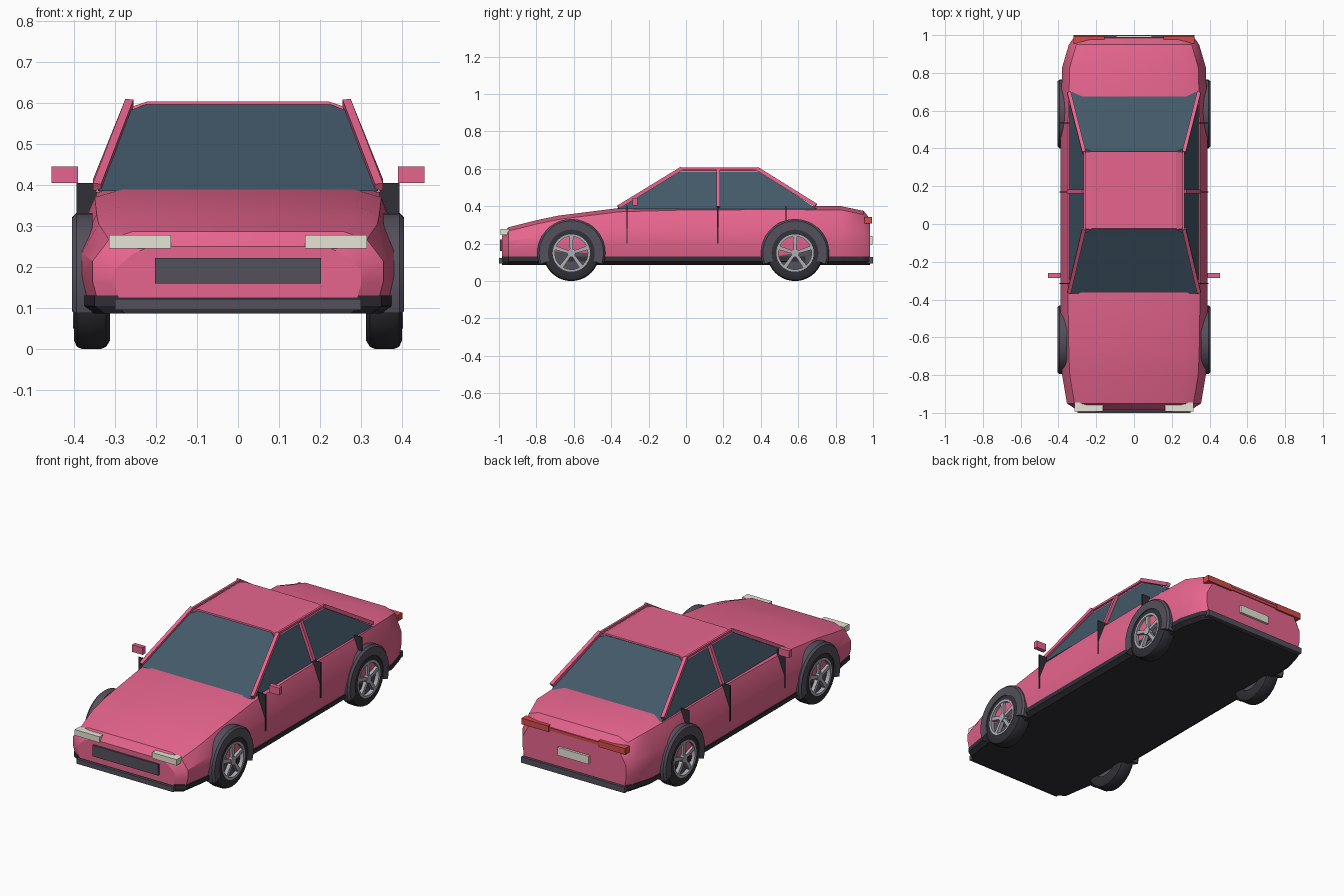
import bpy, bmesh
from math import sin, cos, pi, radians
from mathutils import Vector

if "Cube" in bpy.data.objects:
    bpy.data.objects.remove(bpy.data.objects["Cube"])


def mat(name, rgb):
    m = bpy.data.materials.new(name)
    m.diffuse_color = (*rgb, 1)
    m.use_nodes = True
    m.node_tree.nodes["Principled BSDF"].inputs["Base Color"].default_value = m.diffuse_color
    return m


PAINT = mat("pink_paint", (0.80, 0.13, 0.27))
GLASS = mat("dark_glass", (0.055, 0.10, 0.14))
TRIM = mat("grey_trim", (0.09, 0.08, 0.105))
BLACK = mat("black", (0.03, 0.03, 0.038))
LAMP = mat("lamp_white", (0.78, 0.78, 0.68))
RED = mat("lamp_red", (0.65, 0.07, 0.07))
SILVER = mat("silver", (0.42, 0.42, 0.47))


def loft(name, rings, material, smooth=0, closed=False):
    """Skin equal-sized rings of points; ends are capped unless closed."""
    bm = bmesh.new()
    vs = [[bm.verts.new(p) for p in r] for r in rings]
    n = len(rings[0])
    pairs = list(zip(vs, vs[1:])) + ([(vs[-1], vs[0])] if closed else [])
    for a, b in pairs:
        for i in range(n):
            j = (i + 1) % n
            bm.faces.new((a[i], a[j], b[j], b[i]))
    if not closed:
        bm.faces.new(vs[0])
        bm.faces.new(vs[-1])
    bmesh.ops.recalc_face_normals(bm, faces=bm.faces)
    me = bpy.data.meshes.new(name)
    bm.to_mesh(me)
    bm.free()
    me.materials.append(material)
    ob = bpy.data.objects.new(name, me)
    bpy.context.collection.objects.link(ob)
    if smooth:
        bpy.ops.object.select_all(action='DESELECT')
        ob.select_set(True)
        bpy.context.view_layer.objects.active = ob
        bpy.ops.object.shade_smooth_by_angle(angle=radians(smooth))
    return ob


def box(name, x, y, z, material):
    def ring(yy):
        return [(x[0], yy, z[0]), (x[1], yy, z[0]), (x[1], yy, z[1]), (x[0], yy, z[1])]
    return loft(name, [ring(y[0]), ring(y[1])], material)


def bar(name, a, b, w, material):
    """Square bar between two points."""
    a, b = Vector(a), Vector(b)
    d = (b - a).normalized()
    u = d.cross(Vector((1, 0, 0))).normalized() * w / 2
    v = d.cross(u).normalized() * w / 2
    return loft(name, [[p + u + v, p - u + v, p - u - v, p + u - v] for p in (a, b)], material)


def mirrored(half):
    return half + [(-x, y, z) for x, y, z in reversed(half)]


# Body shell: y, half width, top height
stations = [(-0.985, 0.30, 0.25), (-0.95, 0.355, 0.287), (-0.80, 0.38, 0.325),
            (-0.68, 0.385, 0.35), (-0.36, 0.39, 0.39), (0.0, 0.39, 0.40),
            (0.5, 0.39, 0.402), (0.83, 0.38, 0.40), (0.95, 0.345, 0.375),
            (0.985, 0.32, 0.33)]
rings = []
for y, w, zt in stations:
    zb = 0.125
    h = zt - zb
    rings.append(mirrored([(w * 0.97, y, zb), (w, y, zb + 0.25 * h), (w, y, zb + 0.55 * h),
                           (w - 0.04, y, zt - 0.02), (w * 0.72, y, zt)]))
loft("body", rings, PAINT, 30)

# Dark lower body
loft("lower_body", [mirrored([(w * 0.92, y, 0.087), (w * 0.985, y, 0.105), (w * 0.985, y, 0.13)])
                    for y, w, _ in stations], BLACK)
box("front_bumper", (-0.30, 0.30), (-1.0, -0.94), (0.095, 0.122), TRIM)
box("rear_bumper", (-0.32, 0.32), (0.94, 1.0), (0.095, 0.128), TRIM)

# Glasshouse and roof
def slab(name, levels, material):
    return loft(name, [[(-w, y0, z), (w, y0, z), (w, y1, z), (-w, y1, z)]
                       for w, y0, y1, z in levels], material)


slab("glasshouse", [(0.342, -0.37, 0.70, 0.385), (0.262, -0.05, 0.40, 0.583),
                    (0.225, -0.028, 0.385, 0.597)], GLASS)
slab("roof", [(0.262, -0.035, 0.39, 0.583), (0.258, -0.028, 0.383, 0.592),
              (0.222, -0.025, 0.38, 0.604)], PAINT)

# Pillars, mirrors, door seams, lamps on both sides
for s, side in ((1, "right"), (-1, "left")):
    bar(side + "_front_pillar", (s * 0.344, -0.362, 0.395), (s * 0.265, -0.025, 0.601), 0.02, PAINT)
    bar(side + "_rear_pillar", (s * 0.344, 0.695, 0.405), (s * 0.265, 0.38, 0.601), 0.02, PAINT)
    bar(side + "_middle_pillar", (s * 0.345, 0.172, 0.395), (s * 0.265, 0.172, 0.595), 0.02, PAINT)
    bar(side + "_roof_rail", (s * 0.262, -0.03, 0.6), (s * 0.2621, 0.385, 0.6), 0.012, PAINT)
    xs = sorted((s * 0.39, s * 0.455))
    box(side + "_mirror", xs, (-0.285, -0.26), (0.405, 0.445), PAINT)
    for i, (y, z0, z1) in enumerate([(-0.315, 0.2, 0.405), (0.17, 0.2, 0.4), (0.535, 0.32, 0.4)]):
        box(f"{side}_door_seam_{i}", sorted((s * 0.345, s * 0.394)), (y - 0.003, y + 0.003),
            (z0, z1), BLACK)
    box(side + "_headlight", sorted((s * 0.163, s * 0.315)), (-0.992, -0.945), (0.245, 0.278), LAMP)
    box(side + "_tail_light", sorted((s * 0.155, s * 0.32)), (0.955, 0.995), (0.308, 0.342), RED)

# Centre details
box("tail_light_bar", (-0.155, 0.155), (0.955, 0.99), (0.315, 0.332), RED)
box("grille", (-0.203, 0.203), (-0.995, -0.96), (0.16, 0.222), TRIM)
box("rear_plate", (-0.095, 0.095), (0.97, 0.998), (0.195, 0.24), LAMP)

# Wheels with arches
R, SEG = 0.15, 40
for s, side in ((1, "right"), (-1, "left")):
    for yc, end in ((-0.613, "front"), (0.583, "rear")):
        name = f"{end}_{side}"

        def P(x, r, a):
            return (s * x, yc + r * cos(a), R + r * sin(a))

        def lathe(part, profile, material, smooth=35):
            loft(f"{name}_{part}", [[P(x, r, 2 * pi * k / SEG) for x, r in profile]
                                    for k in range(SEG)], material, smooth, True)

        lathe("tyre", [(0.313, 0.09), (0.313, 0.13), (0.322, 0.145), (0.335, R), (0.38, R),
                       (0.393, 0.145), (0.4, 0.13), (0.4, 0.098), (0.375, 0.09)], BLACK)
        lathe("rim", [(0.37, 0.09), (0.37, 0.1), (0.403, 0.1), (0.403, 0.088)], SILVER)
        # hub disc, cap and five spokes
        for part, x0, x1, r, m in (("hub_disc", 0.32, 0.38, 0.092, TRIM),
                                   ("hub_cap", 0.37, 0.403, 0.022, SILVER)):
            loft(f"{name}_{part}", [[P(x, r, 2 * pi * k / 24) for k in range(24)]
                                    for x in (x0, x1)], m, 35)
        for k in range(5):
            a = pi / 2 + 2 * pi * k / 5
            ends = []
            for r, da in ((0.012, 0.7), (0.092, 0.12)):
                ends.append([P(0.375, r, a - da), P(0.375, r, a + da),
                             P(0.4, r, a + da), P(0.4, r, a - da)])
            loft(f"{name}_spoke_{k}", ends, SILVER)
        # arch flare
        arcs = [radians(-20 + 220 * k / 22) for k in range(23)]
        loft(f"{name}_arch", [[P(0.355, 0.125, a), P(0.355, 0.182, a), P(0.394, 0.182, a),
                               P(0.405, 0.172, a), P(0.405, 0.125, a)] for a in arcs], TRIM, 30)
